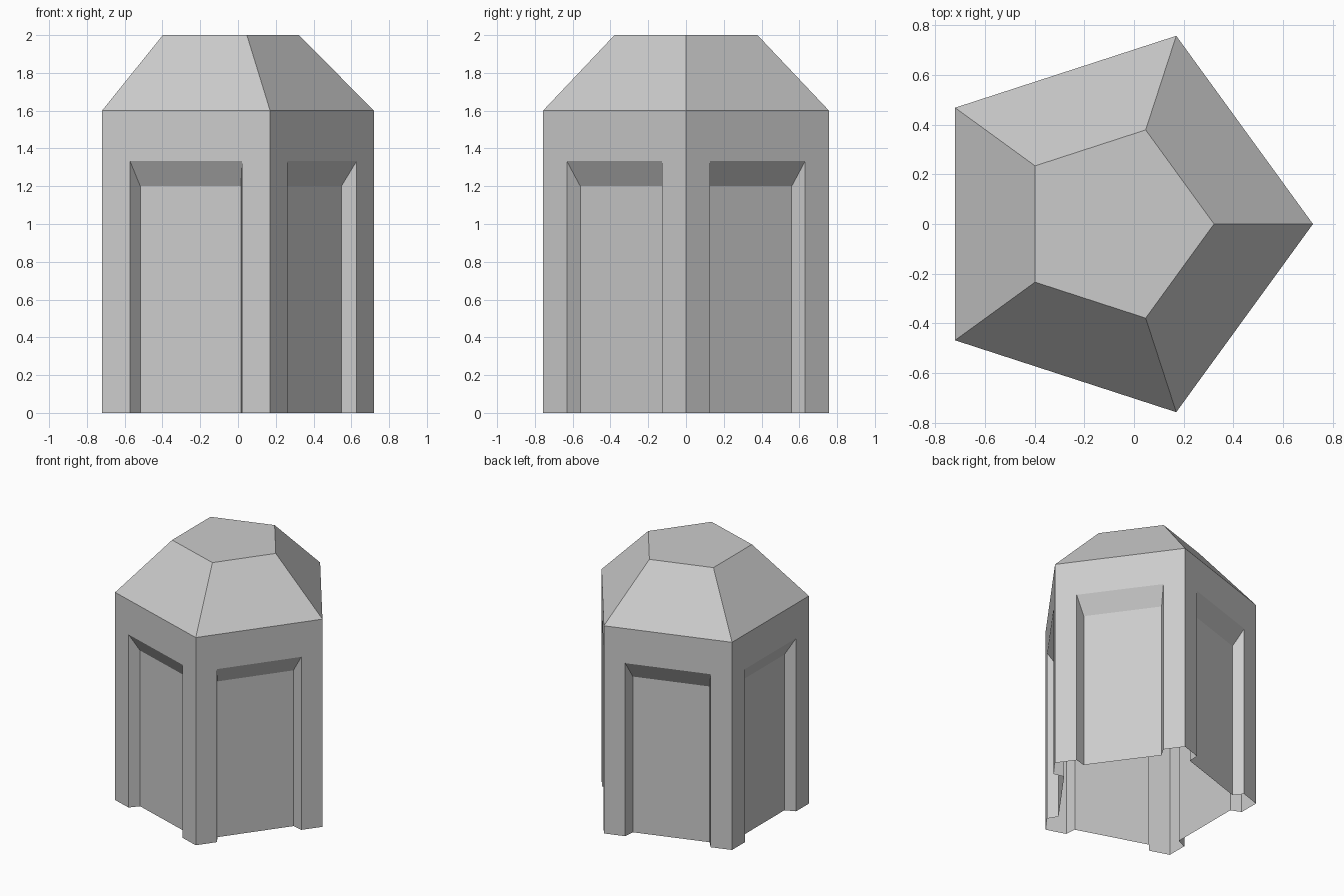
import bpy, bmesh
from math import cos, sin, pi
from mathutils import Vector

if "Cube" in bpy.data.objects:
    bpy.data.objects.remove(bpy.data.objects["Cube"])

SIDES = 5
R = 0.796            # wall radius
CX = 0.72 - R        # pentagon centre so the outline is centred on x = 0
WALL_TOP, ROOF_TOP = 1.6, 2.0
EDGE = 1 / 6         # jamb width as a fraction of a side
DOOR_H, PANEL_H = 1.333, 1.2
DEPTH, TAPER = 0.077, 0.032


def corner(i, radius, z):
    a = 2 * pi * i / SIDES
    return Vector((CX + radius * cos(a), radius * sin(a), z))


def make_object(name, polygons):
    bm = bmesh.new()
    for poly in polygons:
        bm.faces.new([bm.verts.new(p) for p in poly])
    bmesh.ops.remove_doubles(bm, verts=bm.verts, dist=1e-4)
    mesh = bpy.data.meshes.new(name)
    bm.to_mesh(mesh)
    bm.free()
    obj = bpy.data.objects.new(name, mesh)
    bpy.context.collection.objects.link(obj)


walls, roof = [], []
for i in range(SIDES):
    a, b = corner(i, R, 0), corner(i + 1, R, 0)
    along = (b - a).normalized()
    inward = Vector((-along.y, along.x, 0))
    up = Vector((0, 0, 1))

    # Wall face with a doorway notch
    o0, o1 = a.lerp(b, EDGE), b.lerp(a, EDGE)
    o2, o3 = o1 + up * DOOR_H, o0 + up * DOOR_H
    top = up * WALL_TOP
    walls.append([a, o0, o3, o2, o1, b, b + top, a + top])

    # Recessed panel, open at the ground
    n0 = o0 + along * TAPER + inward * DEPTH
    n1 = o1 - along * TAPER + inward * DEPTH
    n2, n3 = n1 + up * PANEL_H, n0 + up * PANEL_H
    walls += [[n0, n1, n2, n3], [o0, n0, n3, o3],
              [n1, o1, o2, n2], [n3, n2, o2, o3]]

    # Sloping roof side
    roof.append([a + top, b + top,
                 corner(i + 1, R / 2, ROOF_TOP), corner(i, R / 2, ROOF_TOP)])

# Flat roof cap
roof.append([corner(i, R / 2, ROOF_TOP) for i in range(SIDES)])

make_object("walls", walls)
make_object("roof", roof)
